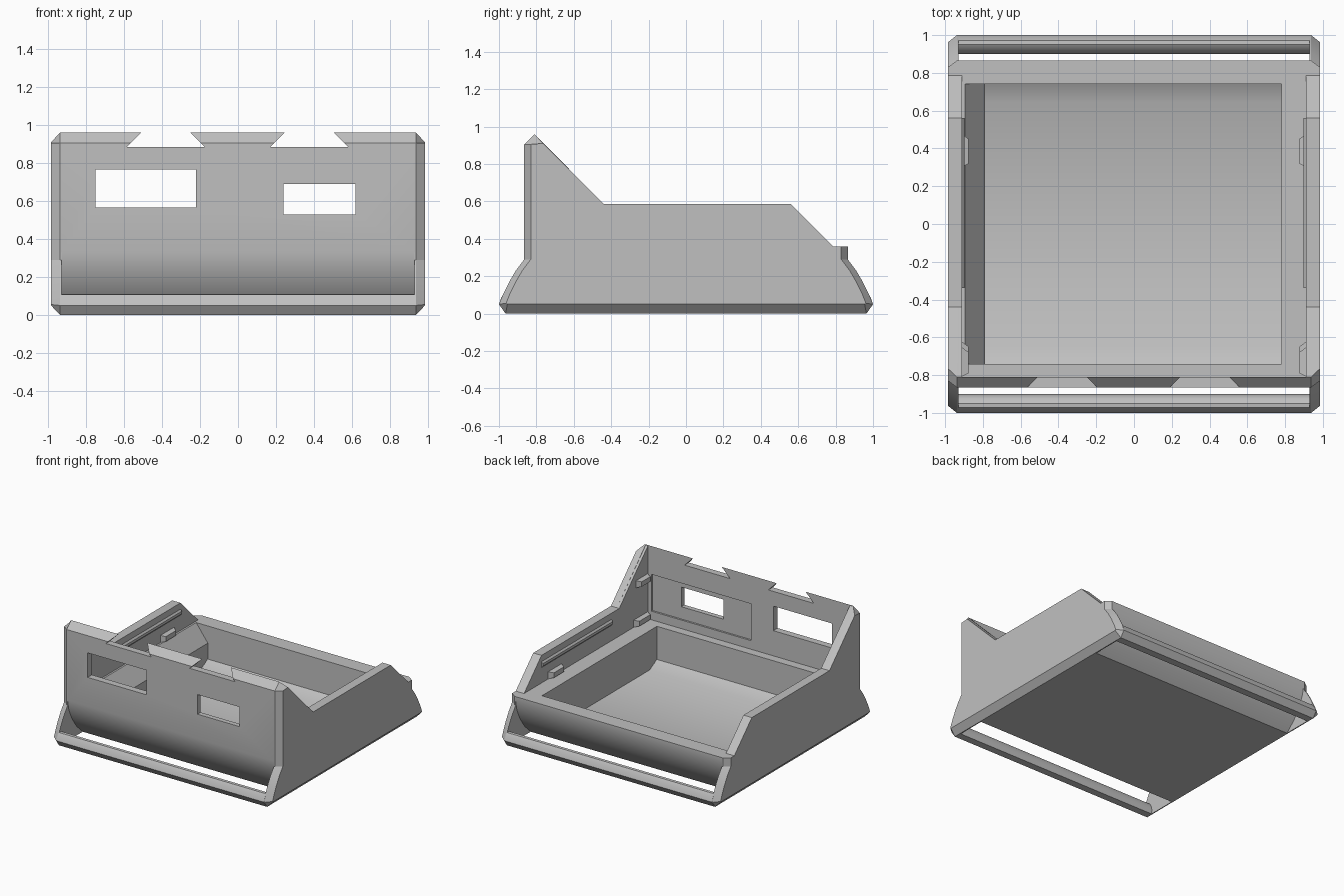
import bpy, bmesh, math

cube = bpy.data.objects.get("Cube")
if cube:
    bpy.data.objects.remove(cube, do_unlink=True)

grey = bpy.data.materials.new("plain_grey")
grey.use_nodes = True
grey.diffuse_color = (0.53, 0.53, 0.53, 1)
grey.node_tree.nodes["Principled BSDF"].inputs["Base Color"].default_value = (0.53, 0.53, 0.53, 1)


def finish(name, bm):
    bmesh.ops.recalc_face_normals(bm, faces=bm.faces)
    mesh = bpy.data.meshes.new(name)
    bm.to_mesh(mesh)
    bm.free()
    mesh.materials.append(grey)
    obj = bpy.data.objects.new(name, mesh)
    bpy.context.collection.objects.link(obj)
    return obj


def loft(name, stations):
    """Bridge equal-length (y, z) profiles placed at given x positions."""
    bm = bmesh.new()
    rings = [[bm.verts.new((x, y, z)) for y, z in prof] for x, prof in stations]
    for a, b in zip(rings, rings[1:]):
        for i in range(len(a)):
            j = (i + 1) % len(a)
            bm.faces.new((a[i], a[j], b[j], b[i]))
    bm.faces.new(rings[0][::-1])
    bm.faces.new(rings[-1])
    return finish(name, bm)


def prism_y(name, outline, y0, y1):
    """Extrude an (x, z) outline along y."""
    bm = bmesh.new()
    face = bm.faces.new([bm.verts.new((x, y0, z)) for x, z in outline])
    new = bmesh.ops.extrude_face_region(bm, geom=[face])["geom"]
    bmesh.ops.translate(bm, vec=(0, y1 - y0, 0),
                        verts=[v for v in new if isinstance(v, bmesh.types.BMVert)])
    return finish(name, bm)


def rect(x0, x1, z0, z1):
    return [(x0, z0), (x1, z0), (x1, z1), (x0, z1)]


def cut(obj, cutter):
    mod = obj.modifiers.new("cut", "BOOLEAN")
    mod.operation = "DIFFERENCE"
    mod.solver = "EXACT"
    mod.object = cutter
    bpy.context.view_layer.objects.active = obj
    bpy.ops.object.modifier_apply(modifier=mod.name)
    bpy.data.objects.remove(cutter, do_unlink=True)


def smooth(obj):
    bpy.ops.object.select_all(action="DESELECT")
    obj.select_set(True)
    bpy.context.view_layer.objects.active = obj
    bpy.ops.object.shade_smooth_by_angle(angle=math.radians(30))


def front(points):
    return [(-y, z) for y, z in points]


LEDGE = 0.36

# Tray with curved underside and tall front panel
under = [(0.67, 0), (0.75, 0.075), (0.81, 0.16), (0.85, 0.25), (0.865, 0.33)]
cavity = [(0.74, LEDGE), (0.74, 0.09), (0.645, 0.04)]
tray_profile = (front(under) + [(-0.865, 0.905), (-0.81, 0.96), (-0.81, LEDGE)]
                + front(cavity) + cavity[::-1] + [(0.865, LEDGE)] + under[::-1])
tray = loft("tray_and_front_panel", [(-0.932, tray_profile), (0.932, tray_profile)])

# Port windows, inner recess and dovetail notches in the front panel
cut(tray, prism_y("window_cutter", rect(-0.75, -0.22, 0.565, 0.765), -1, -0.78))
cut(tray, prism_y("window_cutter", rect(0.24, 0.62, 0.53, 0.69), -1, -0.78))
cut(tray, prism_y("recess_cutter", rect(-0.02, 0.88, 0.43, 0.73), -0.825, -0.78))
for mid in (-0.38, 0.375):
    notch = [(mid - 0.205, 0.885), (mid + 0.205, 0.885), (mid + 0.115, 0.975), (mid - 0.115, 0.975)]
    cut(tray, prism_y("notch_cutter", notch, -1, -0.78))
smooth(tray)


# Solid fills along both sides of the cavity, the right one sloped
def fill(top):
    side = [(0.745, 0.1), (0.65, 0.03)]
    return [(-0.745, top)] + front(side) + side[::-1] + [(0.745, top)]


loft("left_cavity_block", [(0.78, fill(LEDGE)), (0.93, fill(LEDGE))])
loft("right_cavity_slope", [(-0.93, fill(LEDGE)), (-0.895, fill(LEDGE)), (-0.79, fill(0.22))])

# Side walls with flared feet and chamfered outer rim
foot = [(0.965, 0), (1, 0.05), (0.975, 0.11), (0.945, 0.17), (0.91, 0.23), (0.865, 0.29)]
foot_in = [(y - 0.035, max(z, 0.05)) for y, z in foot]
foot_in[0] = (0.955, 0.05)
foot_in[1] = (0.962, 0.055)
top_line = [(-0.44, 0.585), (0.56, 0.585), (0.785, LEDGE)]
wall = front(foot) + [(-0.865, 0.905), (-0.81, 0.96)] + top_line + [(0.865, LEDGE)] + foot[::-1]
wall_in = front(foot_in) + [(-0.83, 0.905), (-0.765, 0.91)] + top_line + [(0.83, LEDGE)] + foot_in[::-1]
liner = [(-0.84, 0.3), (-0.84, 0.93), (-0.81, 0.955)] + top_line + [(0.785, 0.3)]


def box_yz(y0, y1, z0, z1):
    return [(y0, z0), (y1, z0), (y1, z1), (y0, z1)]


for s, side in ((1, "left"), (-1, "right")):
    smooth(loft(side + "_wall", [(s * 0.93, wall), (s * 0.938, wall), (s * 0.985, wall_in)]))
    loft(side + "_wall_liner", [(s * 0.91, liner), (s * 0.935, liner)])
    # Snap rail and clips on the inner face
    loft(side + "_snap_rail", [(s * 0.915, box_yz(-0.34, 0.56, 0.48, 0.54)),
                               (s * 0.898, box_yz(-0.34, 0.56, 0.5, 0.52))])
    for name, y0, y1, z in (("rear_clip", 0.3, 0.48, 0.36), ("front_clip", -0.81, -0.62, 0.36),
                            ("upper_clip", -0.81, -0.65, 0.67)):
        loft(side + "_" + name, [(s * 0.915, box_yz(y0, y1, z, z + 0.06)),
                                 (s * 0.875, box_yz(y0 + 0.02, y1 - 0.03, z + 0.01, z + 0.05))])

# Rounded cross bars between the feet
bar = [(0.965, 0), (1, 0.05), (0.988, 0.085), (0.972, 0.108), (0.95, 0.11),
       (0.925, 0.095), (0.907, 0.065), (0.9, 0.03), (0.905, 0)]
for name, prof in (("back_bar", bar), ("front_bar", front(bar))):
    smooth(loft(name, [(-0.935, prof), (0.935, prof)]))
